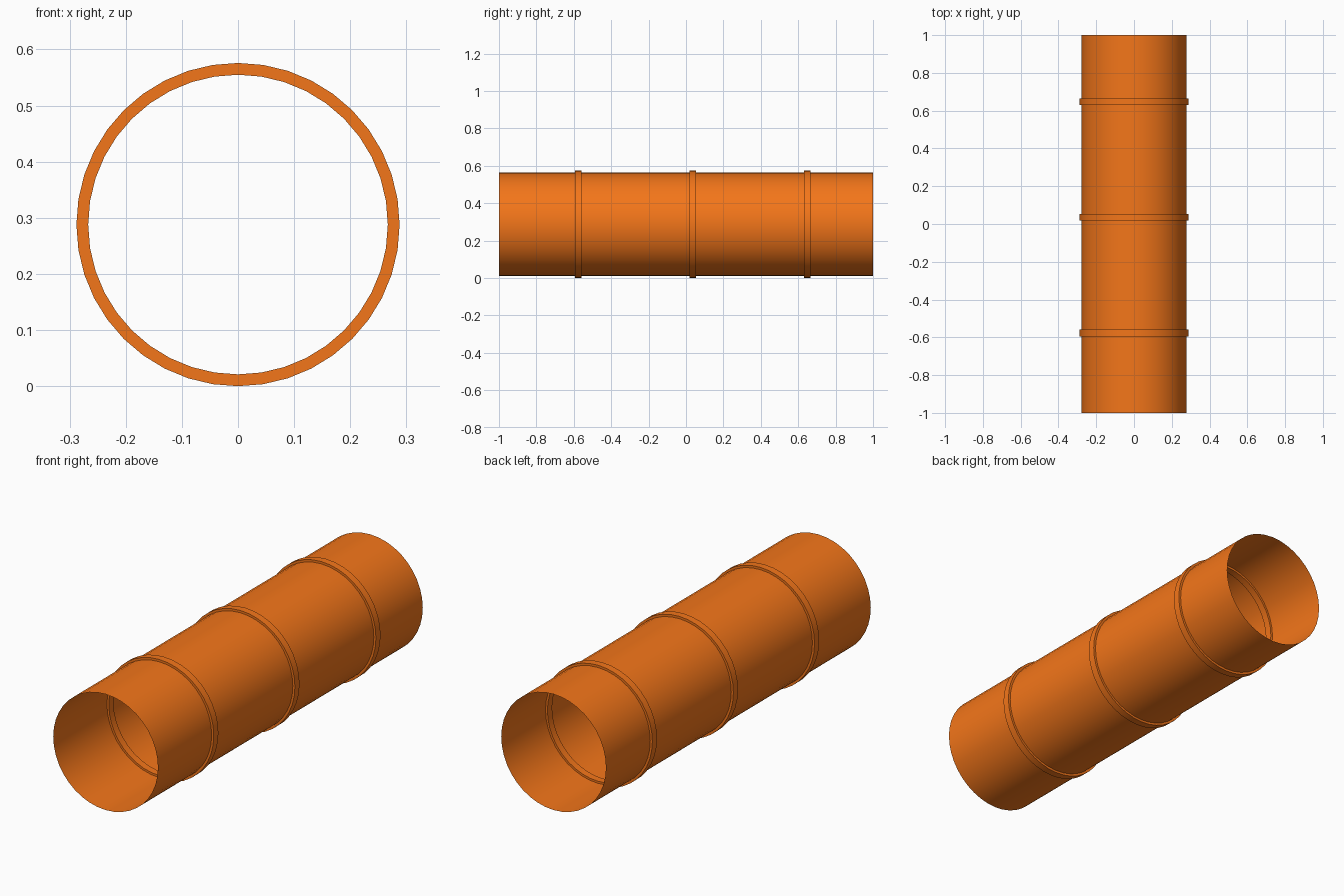
import bpy, bmesh, math

if "Cube" in bpy.data.objects:
    bpy.data.objects.remove(bpy.data.objects["Cube"])

SIDES = 40
CENTRE_Z = 0.288

mat = bpy.data.materials.new("orange")
mat.diffuse_color = (0.9, 0.18, 0.01, 1)
mat.use_nodes = True
mat.node_tree.nodes["Principled BSDF"].inputs["Base Color"].default_value = mat.diffuse_color


def lathe(name, profile, closed):
    """Revolve (radius, y) points around the horizontal pipe axis."""
    bm = bmesh.new()
    rings = []
    for r, y in profile:
        rings.append([bm.verts.new((r * math.cos(a), y, CENTRE_Z + r * math.sin(a)))
                      for a in (2 * math.pi * i / SIDES for i in range(SIDES))])
    pairs = list(zip(rings, rings[1:]))
    if closed:
        pairs.append((rings[-1], rings[0]))
    for a, b in pairs:
        for i in range(SIDES):
            j = (i + 1) % SIDES
            bm.faces.new((a[i], b[i], b[j], a[j]))
    bmesh.ops.recalc_face_normals(bm, faces=bm.faces)
    # an open sheet has no inside for recalc: make it face outward
    f = next(iter(bm.faces))
    if not closed:
        c = f.calc_center_median()
        if f.normal.x * c.x + f.normal.z * (c.z - CENTRE_Z) < 0:
            bmesh.ops.reverse_faces(bm, faces=bm.faces)
    mesh = bpy.data.meshes.new(name)
    bm.to_mesh(mesh)
    bm.free()
    ob = bpy.data.objects.new(name, mesh)
    bpy.context.collection.objects.link(ob)
    mesh.materials.append(mat)
    bpy.ops.object.select_all(action='DESELECT')
    ob.select_set(True)
    bpy.context.view_layer.objects.active = ob
    bpy.ops.object.shade_smooth_by_angle(angle=math.radians(30))


# Thin open-ended pipe wall
lathe("pipe_wall", [(0.277, -1), (0.277, 1)], False)

# Joint bands, standing proud both outside and inside the wall
for n, y in enumerate((-0.577, 0.036, 0.648), 1):
    h = 0.0175
    lathe(f"joint_band_{n}",
          [(0.267, y - h), (0.288, y - h), (0.288, y + h), (0.267, y + h)], True)
